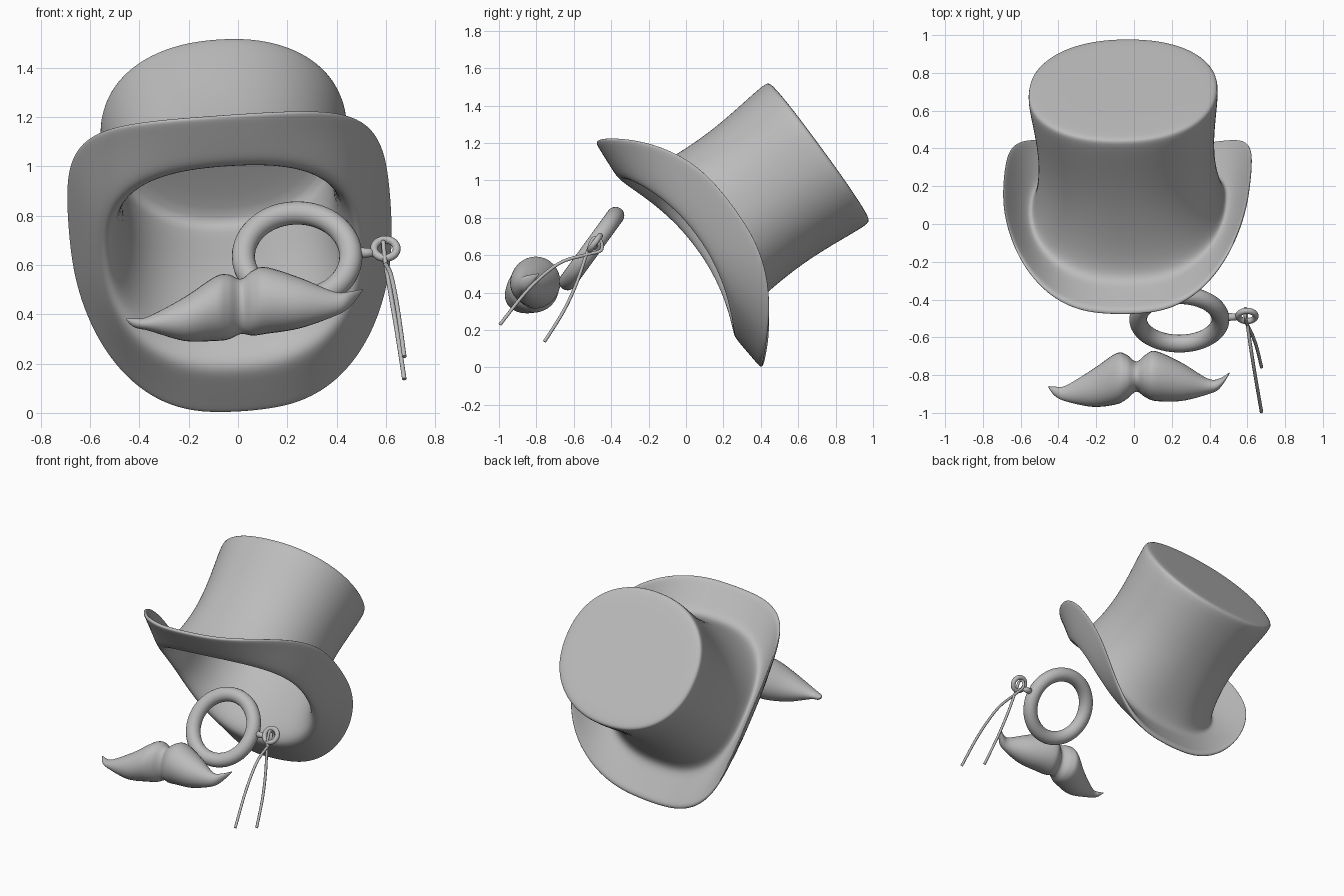
import bpy, bmesh, math
from mathutils import Vector, Matrix

if "Cube" in bpy.data.objects:
    bpy.data.objects.remove(bpy.data.objects["Cube"], do_unlink=True)

grey = bpy.data.materials.new("plain grey")
grey.use_nodes = True
grey.diffuse_color = (0.5, 0.5, 0.5, 1)
grey.node_tree.nodes["Principled BSDF"].inputs["Base Color"].default_value = grey.diffuse_color


def finish(name, bm, subdivide=0):
    bmesh.ops.recalc_face_normals(bm, faces=bm.faces)
    mesh = bpy.data.meshes.new(name)
    bm.to_mesh(mesh)
    bm.free()
    mesh.materials.append(grey)
    mesh.polygons.foreach_set("use_smooth", [True] * len(mesh.polygons))
    obj = bpy.data.objects.new(name, mesh)
    bpy.context.collection.objects.link(obj)
    if subdivide:
        mod = obj.modifiers.new("smooth", "SUBSURF")
        mod.levels = mod.render_levels = subdivide
    return obj


def loft(rings, closed=False):
    """Skin a list of point rings; open lofts get end caps."""
    bm = bmesh.new()
    loops = [[bm.verts.new(p) for p in ring] for ring in rings]
    pairs = list(zip(loops, loops[1:])) + ([(loops[-1], loops[0])] if closed else [])
    for a, b in pairs:
        for i in range(len(a)):
            j = (i + 1) % len(a)
            bm.faces.new((a[i], a[j], b[j], b[i]))
    if not closed:
        bm.faces.new(loops[0])
        bm.faces.new(loops[-1])
    return bm


def spline(points, steps):
    """Smooth interpolation through stations of any dimension."""
    pts = [points[0]] + points + [points[-1]]
    out = []
    for a, b, c, d in zip(pts, pts[1:], pts[2:], pts[3:]):
        for s in range(steps):
            t = s / steps
            out.append([q + t / 2 * (r - p + t * (2 * p - 5 * q + 4 * r - e + t * (3 * (q - r) + e - p)))
                        for p, q, r, e in zip(a, b, c, d)])
    return out + [list(points[-1])]


# Hat: superellipse rings, brim rolled up at the sides
roll = Matrix.Translation((-0.02, 0, 0.6)) @ Matrix.Rotation(math.radians(-4), 4, "Y")


def hat_ring(rx, ru, power, follow, lift, height, count=48):
    """follow blends a level ring into the brim's saddle; lift goes from band to edge."""
    ring = []
    for i in range(count):
        a = math.tau * i / count
        c, s = math.cos(a), math.sin(a)
        x = rx * math.copysign(abs(c) ** (2 / power), c)
        u = ru * math.copysign(abs(s) ** (2 / power), s)
        f = abs(u) / ru
        inner = 0.44 - 0.12 * f ** 2
        edge = 0.68 - 0.35 * f ** 2.5
        w = height + follow * (inner + lift * (edge - inner))
        ring.append(roll @ Vector((x, -0.301 + 0.591 * u + 0.806 * w,
                                   -0.189 - 0.806 * u + 0.591 * w)))
    return ring


def brim(f, height):
    return (0.51 + 0.145 * f, 0.5 + 0.243 * f, 2.4 + 0.3 * f, 1, f ** 1.4, height)


crown_outside = [
    (0.01, 0.01, 2, 0, 0, 1.262), (0.3, 0.28, 2.2, 0, 0, 1.262), (0.485, 0.447, 2.2, 0, 0, 1.262),
    (0.507, 0.467, 2.2, 0, 0, 1.25), (0.495, 0.457, 2.2, 0, 0, 1.14), (0.468, 0.435, 2.2, 0, 0, 0.93),
    (0.465, 0.432, 2.2, 0, 0, 0.75), (0.48, 0.445, 2.3, 0.6, 0, 0.36), (0.5, 0.475, 2.4, 1, 0, 0.09)]
brim_top = [brim(f, 0.05 - 0.03 * f) for f in (0.06, 0.3, 0.55, 0.8, 0.97)]
brim_under = [brim(f, -0.015 + 0.005 * f) for f in (1, 0.85, 0.6, 0.35, 0.1)]
crown_inside = [
    (0.49, 0.485, 2.4, 1, 0, 0.01), (0.46, 0.445, 2.4, 1, 0, 0.09), (0.43, 0.395, 2.3, 0, 0, 0.7),
    (0.43, 0.395, 2.2, 0, 0, 0.9), (0.455, 0.42, 2.2, 0, 0, 1.14), (0.44, 0.405, 2.2, 0, 0, 1.19),
    (0.01, 0.01, 2, 0, 0, 1.2)]
profile = crown_outside + brim_top + [brim(1.02, 0)] + brim_under + crown_inside
finish("top_hat", loft([hat_ring(*p) for p in profile]), 2)


# Moustache: lofted along x; stations are x, y, z, depth radius, height radius
stations = [
    (-0.453, -0.862, 0.38, 0.004, 0.004), (-0.42, -0.885, 0.365, 0.024, 0.018),
    (-0.36, -0.897, 0.363, 0.042, 0.03), (-0.217, -0.868, 0.381, 0.1, 0.089),
    (-0.095, -0.82, 0.422, 0.135, 0.13), (-0.04, -0.81, 0.43, 0.118, 0.132),
    (0.012, -0.808, 0.432, 0.08, 0.112), (0.06, -0.805, 0.446, 0.112, 0.132),
    (0.115, -0.805, 0.456, 0.132, 0.135), (0.25, -0.835, 0.446, 0.102, 0.103),
    (0.39, -0.86, 0.442, 0.042, 0.05), (0.452, -0.845, 0.46, 0.027, 0.032),
    (0.505, -0.79, 0.498, 0.004, 0.004)]
rings = []
for x, y, z, ry, rz in spline(stations, 6):
    angles = [math.tau * i / 32 for i in range(32)]
    rings.append([(x, y + ry * math.cos(a), z + rz * math.sin(a)) for a in angles])
finish("moustache", loft(rings))


# Monocle: frame, hinge stub and cord eyelet share one tilt
tilt = Matrix.Rotation(math.radians(54), 4, "X")


def torus(name, centre, major, minor, around=64, tube=20):
    rings = []
    for i in range(around):
        a = math.tau * i / around
        ring = []
        for k in range(tube):
            b = math.tau * k / tube
            r = major + minor * math.cos(b)
            ring.append(Vector(centre) + tilt @ Vector((r * math.cos(a), r * math.sin(a), minor * math.sin(b))))
        rings.append(ring)
    return finish(name, loft(rings, closed=True))


torus("monocle_frame", (0.24, -0.505, 0.635), 0.218, 0.047)
torus("cord_eyelet", (0.598, -0.487, 0.666), 0.046, 0.016, 40, 14)

bm = bmesh.new()
bmesh.ops.create_cone(bm, cap_ends=True, segments=20, radius1=0.022, radius2=0.016, depth=0.07,
                      matrix=Matrix.Translation((0.525, -0.492, 0.65)) @ Matrix.Rotation(math.pi / 2, 4, "Y"))
stub = finish("hinge_stub", bm)

# Cord: one strand looped through the eyelet
path = [(0.675, -0.995, 0.228), (0.648, -0.84, 0.42), (0.622, -0.68, 0.555), (0.6, -0.53, 0.603),
        (0.592, -0.455, 0.625), (0.59, -0.455, 0.675), (0.59, -0.495, 0.69), (0.598, -0.53, 0.61),
        (0.625, -0.585, 0.45), (0.65, -0.655, 0.3), (0.675, -0.757, 0.137)]
curve = bpy.data.curves.new("cord", "CURVE")
curve.dimensions = "3D"
curve.bevel_depth = 0.009
curve.bevel_resolution = 3
curve.use_fill_caps = True
strand = curve.splines.new("POLY")
samples = spline(path, 6)
strand.points.add(len(samples) - 1)
for point, co in zip(strand.points, samples):
    point.co = (*co, 1)
strand.use_smooth = True
curve.materials.append(grey)
bpy.context.collection.objects.link(bpy.data.objects.new("cord", curve))
